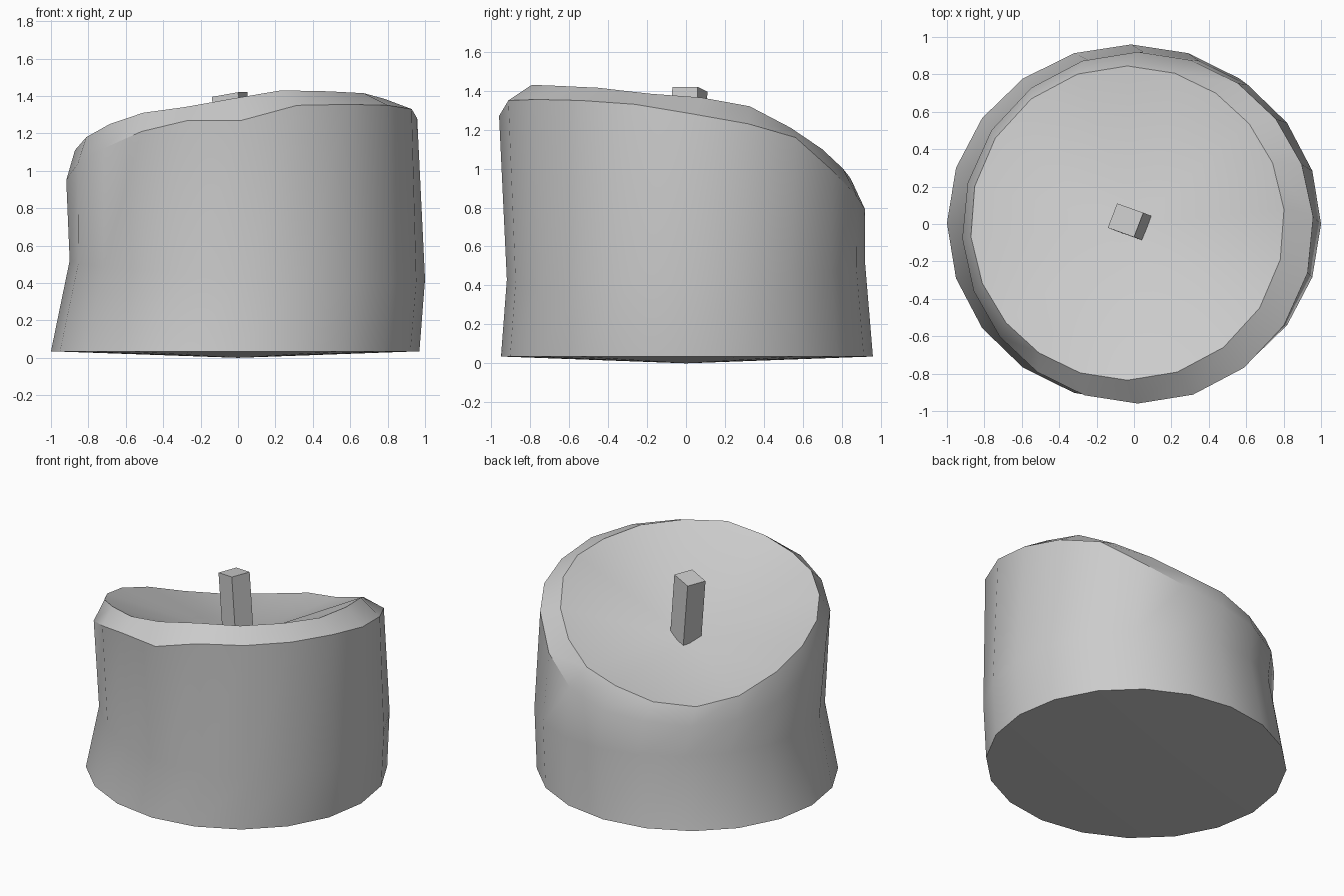
import bpy, bmesh
from math import cos, sin, radians

if "Cube" in bpy.data.objects:
    bpy.data.objects.remove(bpy.data.objects["Cube"])

N = 20
ANG = [radians(360 / N * i) for i in range(N)]

# Heights around the sloping rim, counter-clockwise from +x
OUTER_Z = [1.28, 1.23, 1.16, 0.99, 0.86, 0.79, 0.77, 0.75, 0.77, 0.83,
           0.95, 1.04, 1.12, 1.21, 1.27, 1.27, 1.35, 1.355, 1.35, 1.33]
INNER_Z = [1.365, 1.32, 1.21, 1.10, 1.00, 0.95, 0.89, 0.87, 0.92, 1.02,
           1.11, 1.18, 1.25, 1.31, 1.34, 1.385, 1.43, 1.425, 1.415, 1.385]


def ring(bm, cx, cy, rx, ry, heights, twist=0):
    """Elliptical loop with its own height at every vertex."""
    loop = []
    for a, z in zip(ANG, heights):
        t = a + radians(twist) * cos(a) ** 2
        loop.append(bm.verts.new((cx + rx * cos(t), cy + ry * sin(t), z)))
    return loop


def finish(bm, name):
    bmesh.ops.recalc_face_normals(bm, faces=bm.faces)
    me = bpy.data.meshes.new(name)
    bm.to_mesh(me)
    bm.free()
    ob = bpy.data.objects.new(name, me)
    bpy.context.collection.objects.link(ob)
    return ob


# Wax body: base, waist, outer rim, inner rim, melted basin
bm = bmesh.new()
rings = [
    ring(bm, -0.015, 0.005, 0.985, 0.955, [0.035] * N),
    ring(bm, 0.05, 0.0, 0.95, 0.92, [0.47 - 0.05 * cos(a) + 0.04 * sin(a) for a in ANG]),
    ring(bm, 0.02, -0.02, 0.94, 0.94, OUTER_Z, 3.5),
    ring(bm, -0.035, 0.005, 0.84, 0.84, INNER_Z, 5),
]
for lo, hi in zip(rings, rings[1:]):
    for i in range(N):
        j = (i + 1) % N
        bm.faces.new((lo[i], lo[j], hi[j], hi[i]))
for loop, z in ((rings[0], 0.0), (rings[-1], 0.96)):
    centre = bm.verts.new((0, 0, z))
    for i in range(N):
        bm.faces.new((loop[i], loop[(i + 1) % N], centre))
body = finish(bm, "wax_body")
bpy.context.view_layer.objects.active = body
body.select_set(True)
bpy.ops.object.shade_smooth_by_angle(angle=radians(30))

# Wick: slightly leaning square stick
bm = bmesh.new()
corners = [(-0.14, -0.02, 1.395), (0.0, -0.07, 1.42), (0.05, 0.06, 1.42), (-0.09, 0.11, 1.395)]
top = [bm.verts.new(c) for c in corners]
base = [bm.verts.new((x + 0.05, y - 0.02, 0.93)) for x, y, z in corners]
bm.faces.new(top)
bm.faces.new(base)
for i in range(4):
    j = (i + 1) % 4
    bm.faces.new((base[i], base[j], top[j], top[i]))
finish(bm, "wick")
